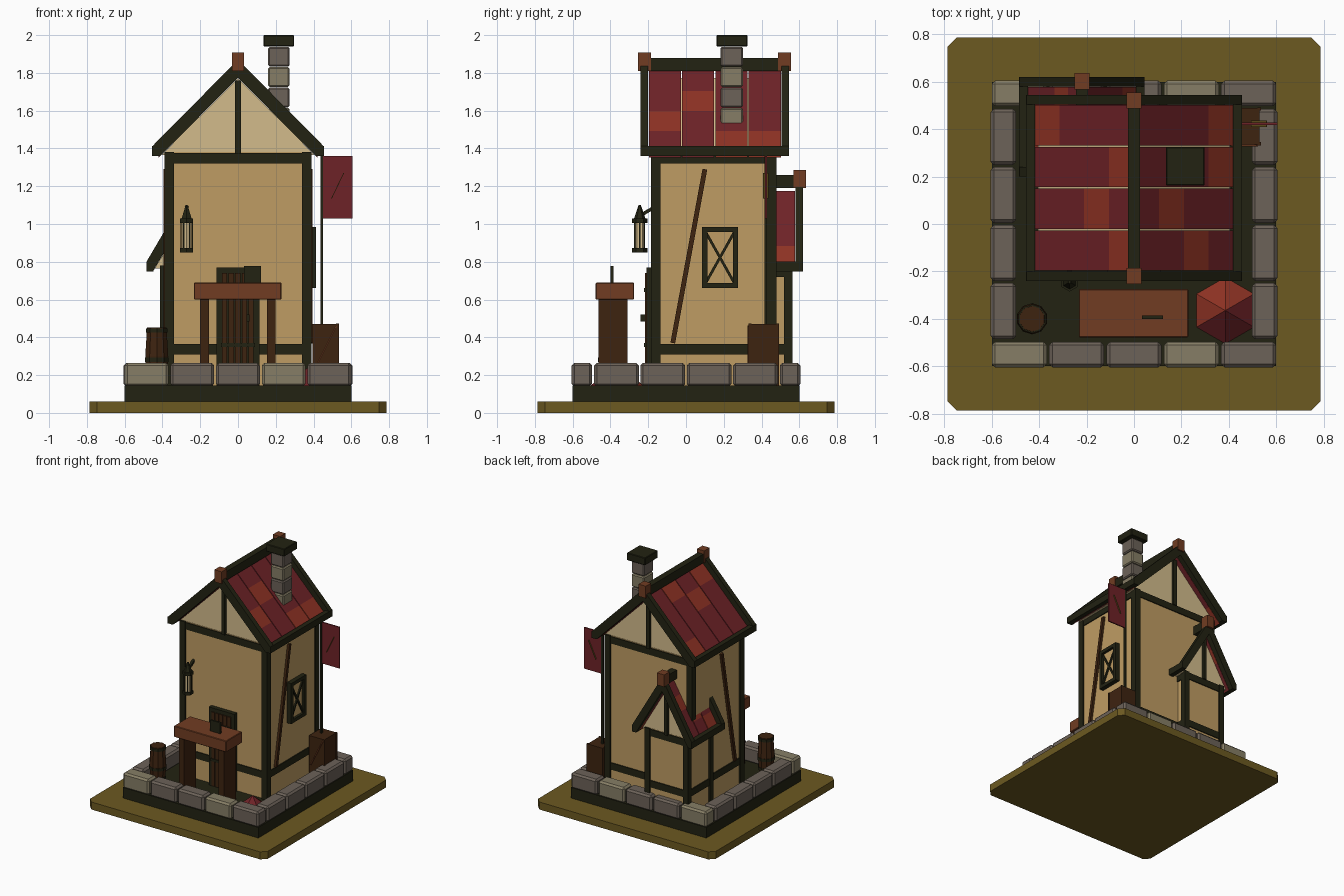
import bpy, bmesh, math
from mathutils import Vector, Matrix

if "Cube" in bpy.data.objects:
    bpy.data.objects.remove(bpy.data.objects["Cube"])

MATS = {}
for n, c in {
    "olive_grass": (.150, .100, .015), "dark_timber": (.016, .016, .006),
    "tan_plaster": (.52, .335, .125), "cream_plaster": (.65, .50, .26),
    "deep_red": (.155, .016, .020), "brick_red": (.27, .032, .017),
    "grey_stone": (.15, .122, .098), "pale_stone": (.24, .208, .132),
    "warm_wood": (.165, .046, .016), "dark_wood": (.048, .017, .005),
}.items():
    MATS[n] = bpy.data.materials.new(n)
    MATS[n].diffuse_color = (*c, 1)
DARK, TAN, CREAM = "dark_timber", "tan_plaster", "cream_plaster"
RED, BRICK, GREY, PALE = "deep_red", "brick_red", "grey_stone", "pale_stone"
WOOD, DWOOD = "warm_wood", "dark_wood"


def finish(name, bm, *mats):
    bmesh.ops.recalc_face_normals(bm, faces=bm.faces)
    me = bpy.data.meshes.new(name)
    bm.to_mesh(me)
    bm.free()
    for m in mats:
        me.materials.append(MATS[m])
    ob = bpy.data.objects.new(name, me)
    bpy.context.collection.objects.link(ob)
    return ob


def box(name, x0, x1, y0, y1, z0, z1, mat, bevel=0):
    bm = bmesh.new()
    bmesh.ops.create_cube(bm, size=1)
    for v in bm.verts:
        v.co = ((x0 + x1) / 2 + v.co.x * (x1 - x0), (y0 + y1) / 2 + v.co.y * (y1 - y0),
                (z0 + z1) / 2 + v.co.z * (z1 - z0))
    if bevel:
        bmesh.ops.bevel(bm, geom=bm.edges[:], offset=bevel, segments=1, affect='EDGES')
    return finish(name, bm, mat)


def prism(name, pts, y0, y1, mat):
    """Extrude an x-z outline along y."""
    bm = bmesh.new()
    f = bm.faces.new([bm.verts.new((x, y0, z)) for x, z in pts])
    ext = bmesh.ops.extrude_face_region(bm, geom=[f])["geom"]
    bmesh.ops.translate(bm, vec=(0, y1 - y0, 0), verts=[g for g in ext if isinstance(g, bmesh.types.BMVert)])
    return finish(name, bm, mat)


def bar(name, a, b, w, d, mat):
    """Square bar between two points."""
    a, b = Vector(a), Vector(b)
    bm = bmesh.new()
    bmesh.ops.create_cube(bm, size=1)
    q = (b - a).to_track_quat('Z', 'Y').to_matrix().to_4x4()
    bmesh.ops.transform(bm, verts=bm.verts, matrix=Matrix.Translation((a + b) / 2) @ q
                        @ Matrix.Diagonal((w, d, (b - a).length, 1)))
    return finish(name, bm, mat)


def cone(name, x, y, z0, z1, r0, r1, n, mat, rot=0):
    bm = bmesh.new()
    bmesh.ops.create_cone(bm, cap_ends=True, segments=n, radius1=r0, radius2=r1, depth=z1 - z0,
                          matrix=Matrix.Translation((x, y, (z0 + z1) / 2)) @ Matrix.Rotation(rot, 4, 'Z'))
    return finish(name, bm, mat)


def timber_frame(name, x0, x1, y0, y1, top, t):
    """Plaster block with corner posts and sill/top beams."""
    i = .012
    box(name + "_wall", x0 + i, x1 - i, y0 + i, y1 - i, .14, top, TAN)
    for k, px in enumerate((x0, x1 - t)):
        for j, py in enumerate((y0, y1 - t)):
            box(f"{name}_post_{k}{j}", px, px + t, py, py + t, .14, top, DARK)
    e = .004
    for z in (.31, top - .06):
        for k, px in enumerate((x0 + e, x1 - t - e)):
            box(f"{name}_side_beam", px, px + t, y0 + e, y1 - e, z, z + .055, DARK)
        for k, py in enumerate((y0 + e, y1 - t - e)):
            box(f"{name}_end_beam", x0 + e, x1 - e, py, py + t, z, z + .055, DARK)


def gable_roof(name, cx, apex, slope, half, th, y0, y1, cols, bright, finials):
    """Barge boards, ridge, eaves and a grid of tiles on both slopes."""
    low = apex - slope * half - .05
    inner = apex - th
    d = (inner - low) / slope
    for y in (y0, y1 - .04):
        for s in (-1, 1):
            prism(name + "_barge_board", [(cx, apex), (cx + s * half, apex - slope * half), (cx + s * half, low),
                  (cx + s * d, low), (cx, inner)], y, y + .04, DARK)
    box(name + "_ridge", cx - .025, cx + .025, y0, y1, apex - .06, apex + .01, DARK)
    a, b = y0 + .04, y1 - .04
    w, step = (b - a) / cols, (half - .035) / 4
    for s in (-1, 1):
        box(name + "_eave", *sorted((cx + s * (half - .037), cx + s * half)), y0, y1, low, low + .052, DARK)
        for c in range(cols):
            for r in range(4):
                p, q = r * step, (r + 1) * step
                h = inner + .036
                prism(name + "_tile", [(cx + s * p, h - slope * p), (cx + s * q, h - slope * q),
                      (cx + s * q, h - slope * q - .034), (cx + s * p, h - slope * p - .034)],
                      a + c * w + .003, a + (c + 1) * w - .003, BRICK if (s, c, r) in bright else RED)
    for y in finials:
        box(name + "_finial", cx - .032, cx + .032, y, y + .068, apex - .06, apex + .037, WOOD)


# ground slab with clipped corners, and stone footing
g, k = .787, .04
bm = bmesh.new()
f = bm.faces.new([bm.verts.new((x, y, 0)) for x, y in
                  [(-g, k - g), (k - g, -g), (g - k, -g), (g, k - g), (g, g - k), (g - k, g), (k - g, g), (-g, g - k)]])
ext = bmesh.ops.extrude_face_region(bm, geom=[f])["geom"]
bmesh.ops.translate(bm, vec=(0, 0, .06), verts=[v for v in ext if isinstance(v, bmesh.types.BMVert)])
finish("ground_slab", bm, "olive_grass")
box("footing", -.6, .6, -.6, .6, .06, .145, DARK)
for s in (-1, 1):
    for i in range(5):
        x = -.605 + i * .242
        box("edge_stone", x + .005, x + .237, *sorted((s * .497, s * .605)), .14, .265,
            PALE if i in (0, 3) else GREY, .014)
    for i in range(4):
        y = -.49 + i * .245
        box("side_stone", *sorted((s * .497, s * .605)), y + .004, y + .241, .14, .265, GREY, .014)

# main house
timber_frame("house", -.388, .388, -.185, .478, 1.38, .05)
prism("house_gable", [(-.405, 1.365), (.405, 1.365), (0, 1.772)], -.17, .463, CREAM)
for y in (-.19, .453):
    box("gable_post", -.015, .015, y, y + .03, 1.37, 1.76, DARK)
gable_roof("roof", 0, 1.87, 1.01, .455, .095, -.24, .545, 4,
           {(1, 0, 2), (1, 1, 1), (1, 2, 3), (1, 3, 3), (-1, 3, 3), (-1, 2, 0), (-1, 1, 1), (-1, 0, 0)},
           (-.253, .487))
for s in (-1, 1):
    bar("wall_brace", (s * .382, -.07, .37), (s * .382, .10, 1.29), .025, .025, DWOOD)

# chimney
for i in range(4):
    box("chimney_block", .16, .273, .182, .302, 1.51 + i * .108, 1.614 + i * .108, GREY if i % 2 else PALE, .008)
box("chimney_cap", .135, .297, .162, .325, 1.94, 2.0, DARK, .004)

# rear annex
timber_frame("annex", -.413, -.027, .24, .563, .78, .045)
prism("annex_gable", [(-.44, .765), (0, .765), (-.22, 1.138)], .25, .55, CREAM)
box("annex_gable_post", -.234, -.206, .545, .572, .77, 1.13, DARK)
gable_roof("annex_roof", -.22, 1.25, 1.7, .265, .11, .2, .62, 3,
           {(1, 2, 3), (1, 1, 1), (-1, 0, 3), (-1, 2, 1), (-1, 1, 2)}, (.568,))

# door
box("door_frame", -.113, .113, -.208, -.17, .14, .77, DARK)
for i in range(5):
    x = -.085 + i * .035
    box("door_plank", x, x + .028, -.216, -.2, .15, .74, DWOOD)
for z in (.35, .64):
    box("door_strap", -.09, .09, -.222, -.21, z, z + .02, DARK)
box("door_handle", .045, .06, -.24, -.21, .485, .52, DARK)

# side window
box("window_pane", .37, .392, .09, .27, .67, .98, TAN)
for y in (.085, .248):
    box("window_stile", .375, .412, y, y + .028, .66, .985, DARK)
for z in (.66, .957):
    box("window_rail", .375, .412, .085, .276, z, z + .028, DARK)
for a, b in ((.68, .965), (.965, .68)):
    bar("window_lattice", (.396, .1, a), (.396, .26, b), .014, .014, DARK)

# lantern on bracket
lx, ly = -.272, -.245
cone("lantern_base", lx, ly, .85, .872, .04, .04, 6, DARK)
cone("lantern_glass", lx, ly, .872, 1.005, .028, .028, 6, CREAM)
for i in range(6):
    t = i * math.pi / 3
    p, q = lx + .03 * math.cos(t), ly + .03 * math.sin(t)
    bar("lantern_bar", (p, q, .86), (p, q, 1.01), .006, .006, DARK)
cone("lantern_rim", lx, ly, 1.005, 1.03, .04, .04, 6, DARK)
cone("lantern_cap", lx, ly, 1.03, 1.1, .03, .006, 6, DARK)
bar("lantern_bracket", (lx, -.165, 1.09), (lx, -.225, 1.055), .018, .018, DARK)

# table with small board
box("table_top", -.233, .23, -.478, -.275, .6, .69, WOOD, .004)
for x in (-.2, .153):
    box("table_leg", x, x + .046, -.463, -.31, .14, .6, DWOOD)
box("table_board", .033, .122, -.4, -.385, .69, .778, DARK)

# barrel
cone("barrel_lower", -.43, -.4, .14, .3, .052, .064, 10, DWOOD)
cone("barrel_upper", -.43, -.4, .3, .452, .064, .054, 10, DWOOD)
for z, r in ((.19, .06), (.27, .066), (.425, .061)):
    cone("barrel_hoop", -.43, -.4, z, z + .022, r, r, 10, DARK)

# crate
box("crate", .395, .53, .335, .49, .14, .47, DWOOD)
bar("crate_brace", (.41, .333, .24), (.52, .333, .46), .014, .008, WOOD)
for y in (.332, .478):
    box("crate_edge", .52, .535, y, y + .014, .14, .472, DWOOD)

# banner on pole
box("banner_pole", .436, .45, .415, .43, .14, 1.37, DARK)
box("banner_cloth", .447, .605, .418, .428, 1.03, 1.36, RED)
for y in (.4165, .4295):
    bar("banner_stripe", (.495, y, 1.135), (.56, y, 1.27), .016, .004, "olive_grass")

# small folded canopy on the floor: one cream panel, the rest reds
bm = bmesh.new()
bmesh.ops.create_cone(bm, cap_ends=True, segments=6, radius1=.14, radius2=0, depth=.11,
                      matrix=Matrix.Translation((.385, -.365, .2)))
bmesh.ops.recalc_face_normals(bm, faces=bm.faces)
for f in bm.faces:
    c = f.calc_center_median()
    s = int((math.degrees(math.atan2(c.y + .365, c.x - .385)) % 360) // 60)
    f.material_index = (0, 1, 2, 1, 0, 0)[s] if f.normal.z > 0 else 0
finish("floor_canopy", bm, RED, BRICK, CREAM)

for m in bpy.data.materials:
    if m.users and not m.is_grease_pencil:
        m.use_nodes = True
        m.node_tree.nodes["Principled BSDF"].inputs["Base Color"].default_value = m.diffuse_color
